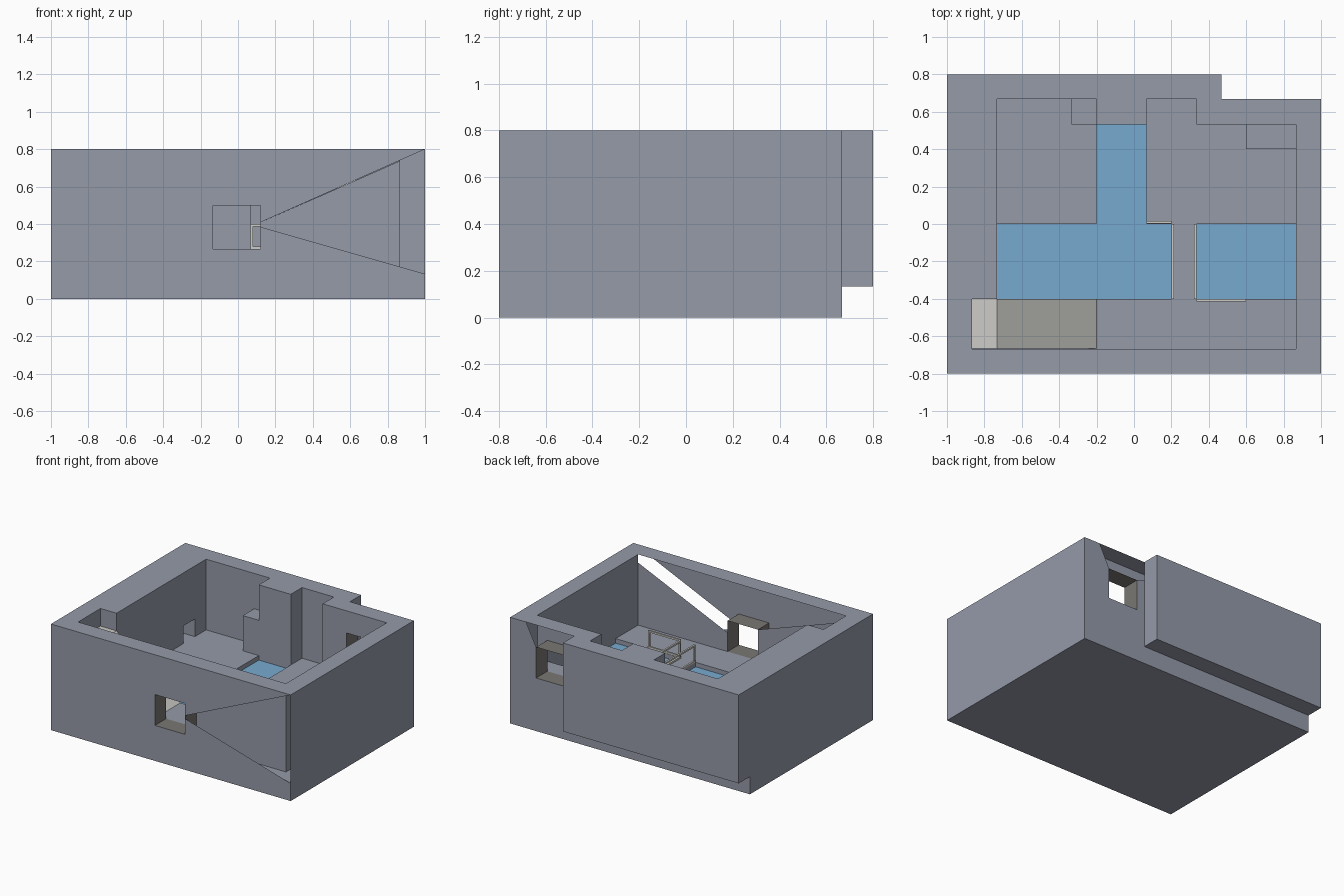
import bpy, bmesh

if "Cube" in bpy.data.objects:
    bpy.data.objects.remove(bpy.data.objects["Cube"])


def mat(name, col):
    m = bpy.data.materials.new(name)
    m.diffuse_color = (*col, 1)
    m.use_nodes = True
    m.node_tree.nodes["Principled BSDF"].inputs["Base Color"].default_value = m.diffuse_color
    return m


GREY = mat("slate_grey", (0.30, 0.325, 0.395))
BLUE = mat("water_blue", (0.185, 0.40, 0.62))
PALE = mat("pale_stone", (0.61, 0.604, 0.575))
TAUPE = mat("window_taupe", (0.195, 0.185, 0.168))


def mesh_obj(name, bm, m):
    me = bpy.data.meshes.new(name)
    bm.to_mesh(me)
    bm.free()
    me.materials.append(m)
    ob = bpy.data.objects.new(name, me)
    bpy.context.collection.objects.link(ob)
    return ob


def polys(name, faces, m):
    bm = bmesh.new()
    for f in faces:
        bm.faces.new([bm.verts.new(p) for p in f])
    bmesh.ops.remove_doubles(bm, verts=bm.verts, dist=1e-5)
    return mesh_obj(name, bm, m)


def boxes(name, lst, m):
    """Boxes given as x0, x1, y0, y1, z0, z1."""
    bm = bmesh.new()
    for x0, x1, y0, y1, z0, z1 in lst:
        r = bmesh.ops.create_cube(bm, size=1)
        for v in r["verts"]:
            v.co.x = x1 if v.co.x > 0 else x0
            v.co.y = y1 if v.co.y > 0 else y0
            v.co.z = z1 if v.co.z > 0 else z0
    return mesh_obj(name, bm, m)


B, F, T = 0.133, 0.267, 0.8      # base top, floor level, wall top
Y0, Y1 = -0.8, -0.667            # front wall planes
W1 = (-0.133, 0.12, 0.267, 0.5)   # front window x0 x1 z0 z1
W2 = (0.533, 0.783, 0.4, 0.633)  # back window

outer = [(-1, -0.8), (1, -0.8), (1, 0.667), (0.467, 0.667), (0.467, 0.8), (-1, 0.8)]
inner = [(-0.867, -0.667), (0.867, -0.667), (0.867, 0.533), (0.333, 0.533),
         (0.333, 0.667), (0.067, 0.667), (0.067, 0.533), (-0.2, 0.533),
         (-0.2, 0.667), (-0.733, 0.667), (-0.733, 0.533), (-0.733, 0.4),
         (-0.733, -0.4), (-0.867, -0.4)]


def wall_sheet(name, outline, skip):
    fs = []
    for i, (a, b) in enumerate(zip(outline, outline[1:] + outline[:1])):
        if i not in skip:
            fs.append([(*a, B), (*b, B), (*b, T), (*a, T)])
    return polys(name, fs, GREY)


def plane_y(name, y, faces):
    return polys(name, [[(x, y, z) for x, z in f] for f in faces], GREY)


# plain wall sheets (panels with openings are added below)
wall_sheet("outer_wall", outer, {0, 2})
wall_sheet("inner_wall", inner, {0, 2, 10})

# wall top ring
bm = bmesh.new()
edges = []
for loop in (outer, inner):
    vs = [bm.verts.new((x, y, T)) for x, y in loop]
    edges += [bm.edges.new((vs[i - 1], vs[i])) for i in range(len(vs))]
bmesh.ops.triangle_fill(bm, use_beauty=True, use_dissolve=False, edges=edges,
                        normal=(0, 0, 1))
mesh_obj("wall_top", bm, GREY)

# front panels: open wedge outside, open upper part inside
a, b, c, d = W1
plane_y("front_panel_outer", Y0, [
    [(-1, B), (a, c), (a, d), (-1, T)],
    [(-1, T), (a, d), (b, d), (1, T)],
    [(b, d), (b, 0.409), (1, T)],
    [(-1, B), (1, B), (b, c), (a, c)],
    [(b, c), (1, B), (b, 0.385)]])
plane_y("front_panel_inner", Y1, [
    [(-0.867, B), (a, c), (a, d), (-0.867, 0.754)],
    [(-0.867, B), (0.867, B), (b, c), (a, c)],
    [(b, c), (0.867, B), (0.867, 0.738), (b, 0.409)]])

# back right panels
a, b, c, d = W2
plane_y("back_panel_outer", 0.667, [
    [(0.467, B), (1, B), (b, c), (a, c)],
    [(1, B), (1, T), (b, c)],
    [(1, T), (0.867, T), (b, d), (b, c)],
    [(0.467, B), (a, c), (a, d), (0.467, 0.657)]])
plane_y("back_panel_inner", 0.533, [
    [(0.333, B), (0.867, B), (b, c), (a, c)],
    [(0.867, B), (0.867, T), (b, d), (b, c)],
    [(0.867, T), (0.333, T), (a, d), (b, d)],
    [(0.333, T), (0.333, B), (a, c), (a, d)]])


# window linings
def lining(name, w, ya, yb):
    a, b, c, d = w
    p = [(a, c), (b, c), (b, d), (a, d)]
    polys(name, [[(*[p[i - 1][0], ya], p[i - 1][1]), (p[i][0], ya, p[i][1]),
                  (p[i][0], yb, p[i][1]), (p[i - 1][0], yb, p[i - 1][1])]
                 for i in range(4)], TAUPE)


lining("front_window_lining", W1, Y0, Y1)
lining("back_window_lining", W2, 0.533, 0.667)

# left wall niche with the wall above and below it
n0, n1, nx, wx, nt = 0.4, 0.533, -0.867, -0.733, 0.4
polys("left_niche", [
    [(wx, n0, nt), (wx, n1, nt), (wx, n1, T), (wx, n0, T)],
    [(wx, n0, B), (wx, n1, B), (wx, n1, F), (wx, n0, F)],
    [(nx, n0, F), (nx, n1, F), (nx, n1, nt), (nx, n0, nt)],
    [(nx, n0, F), (nx, n1, F), (wx, n1, F), (wx, n0, F)],
    [(nx, n0, nt), (nx, n1, nt), (wx, n1, nt), (wx, n0, nt)],
    [(nx, n0, F), (wx, n0, F), (wx, n0, nt), (nx, n0, nt)],
    [(nx, n1, F), (wx, n1, F), (wx, n1, nt), (nx, n1, nt)]], GREY)

# base, overhang underside, floor slabs and corner blocks
boxes("base", [(-1, 1, -0.8, 0.667, 0, B)], GREY)
polys("overhang_underside", [[(-1, 0.667, B), (0.467, 0.667, B),
                              (0.467, 0.8, B), (-1, 0.8, B)]], GREY)
boxes("floor", [(-0.733, -0.2, 0, 0.667, B, F),
                (0.067, 0.333, 0, 0.667, B, F),
                (0.333, 0.867, 0, 0.533, B, F),
                (0.2, 0.333, -0.4, 0, B, F),
                (-0.733, 0.867, -0.667, -0.4, B, F)], GREY)
boxes("corner_blocks", [(-0.333, -0.2, 0.533, 0.667, F, 0.533),
                        (0.6, 0.867, 0.4, 0.533, F, 0.4)], GREY)

# water
PZ = 0.233
polys("water", [[(x0, y0, PZ), (x1, y0, PZ), (x1, y1, PZ), (x0, y1, PZ)]
                for x0, x1, y0, y1 in ((-0.733, 0.2, -0.4, 0),
                                       (-0.2, 0.067, 0, 0.533),
                                       (0.333, 0.867, -0.4, 0))], BLUE)

# landing and ramp
prof = [(-0.867, F), (-0.2, F), (-0.733, 0.667), (-0.867, 0.667)]
ya, yb = -0.666, -0.4
polys("ramp", [[(x, ya, z) for x, z in prof], [(x, yb, z) for x, z in prof][::-1]] +
      [[(prof[i - 1][0], ya, prof[i - 1][1]), (prof[i - 1][0], yb, prof[i - 1][1]),
        (prof[i][0], yb, prof[i][1]), (prof[i][0], ya, prof[i][1])]
       for i in range(4)], PALE)


# pool rails: two posts with a top and a bottom bar
def rail(name, x0, x1, y0, y1, t=0.013, top=0.4):
    lst = [(x0, x1, y0, y1, F, F + t), (x0, x1, y0, y1, top - t, top)]
    if x1 - x0 > y1 - y0:
        lst += [(x, x + t, y0, y1, F + t, top - t) for x in (x0, x1 - t)]
    else:
        lst += [(x0, x1, y, y + t, F + t, top - t) for y in (y0, y1 - t)]
    boxes(name, lst, PALE)


rail("rail_left_pool", 0.2, 0.213, -0.4, 0)
rail("rail_right_pool", 0.32, 0.333, -0.4, 0)
rail("rail_back", 0.067, 0.2, 0.002, 0.015)
rail("rail_front", 0.333, 0.6, -0.415, -0.402)

# consistent normals, so that upward faces point up
for ob in bpy.context.collection.objects:
    bm = bmesh.new()
    bm.from_mesh(ob.data)
    bmesh.ops.recalc_face_normals(bm, faces=bm.faces)
    if ob.name in ("water", "wall_top"):
        for f in bm.faces:
            if f.normal.z < 0:
                f.normal_flip()
    bm.to_mesh(ob.data)
    bm.free()
